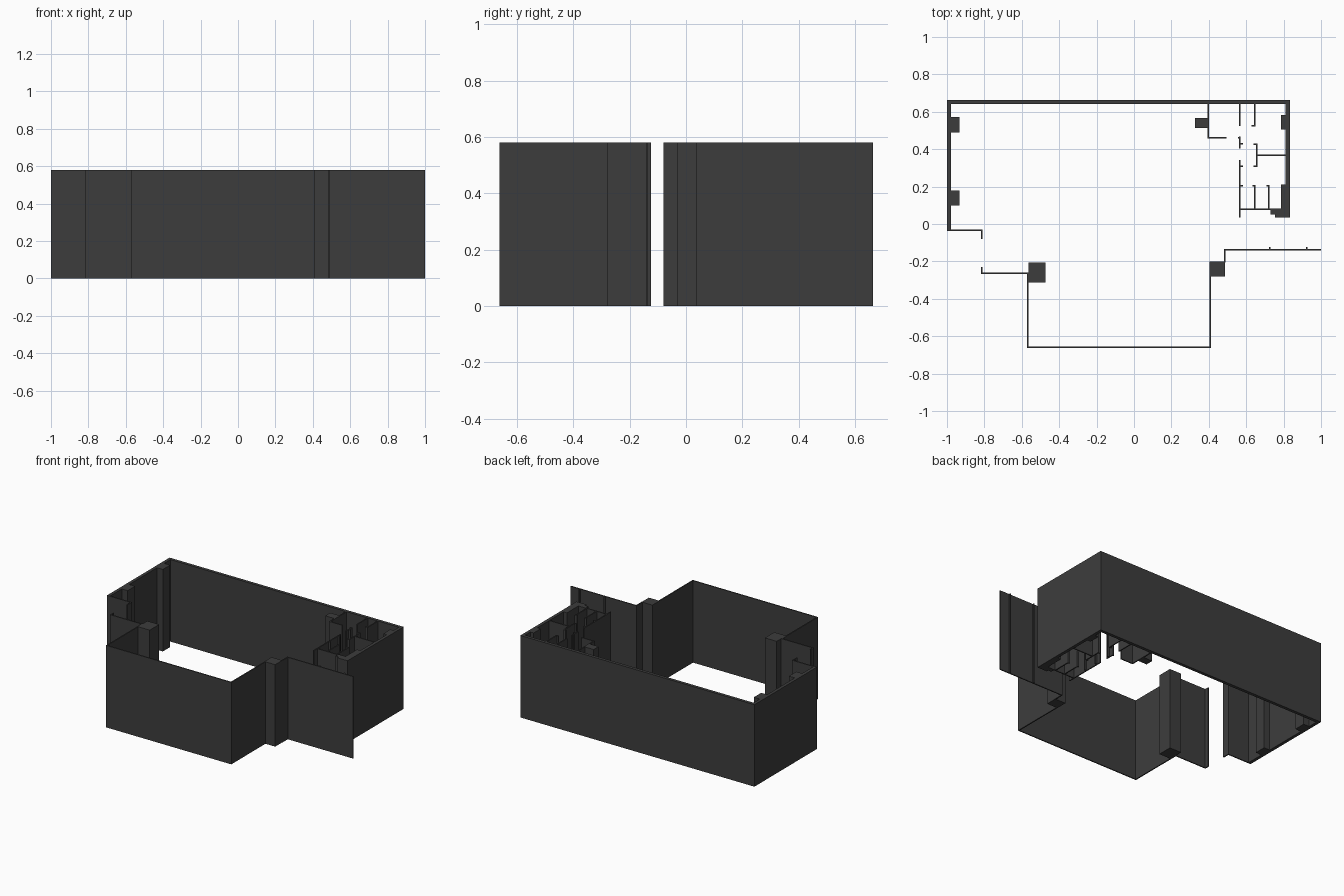
import bpy, bmesh
from mathutils import Vector

if "Cube" in bpy.data.objects:
    bpy.data.objects.remove(bpy.data.objects["Cube"])

H = 0.58      # wall height
T = 0.008     # thin partition thickness

mat = bpy.data.materials.new("charcoal_grey")
mat.diffuse_color = (0.046, 0.046, 0.046, 1)
mat.use_nodes = True
mat.node_tree.nodes["Principled BSDF"].inputs["Base Color"].default_value = mat.diffuse_color


def prism(bm, outline):
    """Extrude a closed plan outline to full height."""
    f = bm.faces.new([bm.verts.new((x, y, 0)) for x, y in outline])
    r = bmesh.ops.extrude_face_region(bm, geom=[f])
    top = [v for v in r["geom"] if isinstance(v, bmesh.types.BMVert)]
    bmesh.ops.translate(bm, verts=top, vec=(0, 0, H))


def wall_outline(path, t):
    """Mitred outline of a wall that follows a centre line."""
    p = [Vector(q) for q in path]
    left, right = [], []
    for i, q in enumerate(p):
        dirs = [(p[j + 1] - p[j]).normalized() for j in (i - 1, i) if 0 <= j < len(p) - 1]
        normals = [Vector((-d.y, d.x)) for d in dirs]
        n = sum(normals, Vector((0, 0)))
        n *= (t / 2) / (n.dot(normals[0]))
        left.append(q + n)
        right.append(q - n)
    return left + right[::-1]


def rect(x0, x1, y0, y1):
    return [(x0, y0), (x1, y0), (x1, y1), (x0, y1)]


def make(name, outlines):
    bm = bmesh.new()
    for o in outlines:
        prism(bm, o)
    bmesh.ops.recalc_face_normals(bm, faces=bm.faces)
    me = bpy.data.meshes.new(name)
    bm.to_mesh(me)
    bm.free()
    me.materials.append(mat)
    bpy.context.collection.objects.link(bpy.data.objects.new(name, me))


# Thick outer shell on the left, back and right
make("outer_wall", [wall_outline(
    [(-0.989, -0.035), (-0.989, 0.652), (0.822, 0.652), (0.822, 0.035)], 0.022)])

# Stepped thickening at the lower end of the right wall
make("right_wall_pier", [[(0.811, 0.035), (0.811, 0.21), (0.785, 0.21), (0.785, 0.08),
                          (0.73, 0.08), (0.73, 0.05), (0.755, 0.05), (0.755, 0.035)]])

# Square structural columns
for name, r in {
    "column_left_back": (-0.978, -0.932, 0.49, 0.572),
    "column_left_front": (-0.978, -0.932, 0.098, 0.18),
    "column_right_back": (0.785, 0.811, 0.505, 0.583),
    "column_room_corner": (0.325, 0.396, 0.512, 0.568),
    "column_front_left": (-0.565, -0.473, -0.312, -0.207),
    "column_front_right": (0.411, 0.487, -0.28, -0.2),
}.items():
    make(name, [rect(*r)])

# Thin facade with the entrance gap on the left
make("entry_wall", [wall_outline([(-1, -0.033), (-0.813, -0.033), (-0.813, -0.08)], T)])
make("front_wall", [wall_outline(
    [(-0.813, -0.23), (-0.813, -0.262), (-0.567, -0.262), (-0.567, -0.658),
     (0.407, -0.658), (0.407, -0.2)], T)])
make("side_wall", [wall_outline([(0.485, -0.205), (0.485, -0.138), (1, -0.138)], T)] +
     [rect(x - T / 2, x + T / 2, -0.134, -0.124) for x in (0.727, 0.924)])

# Interior partitions with door returns
partitions = {
    "lobby_partition": [[(0.398, 0.641), (0.398, 0.46), (0.495, 0.46)]],
    "corridor_partition": [
        [(0.565, 0.641), (0.565, 0.525)],
        [(0.565, 0.468), (0.565, 0.403)], [(0.555, 0.46), (0.565, 0.46)],
        [(0.569, 0.429), (0.583, 0.429)],
        [(0.565, 0.342), (0.565, 0.035)],
        [(0.569, 0.309), (0.583, 0.309)], [(0.569, 0.205), (0.583, 0.205)]],
    "back_cubicle": [[(0.645, 0.641), (0.645, 0.525), (0.628, 0.525)]],
    "middle_room": [[(0.64, 0.427), (0.655, 0.427), (0.655, 0.309), (0.64, 0.309)],
                    [(0.659, 0.368), (0.811, 0.368)]],
    "front_cubicles": [[(0.569, 0.078), (0.785, 0.078)]] +
                      [[(x, 0.082), (x, 0.205), (x - 0.012, 0.205)] for x in (0.645, 0.721)],
}
for name, paths in partitions.items():
    make(name, [wall_outline(p, T) for p in paths])
